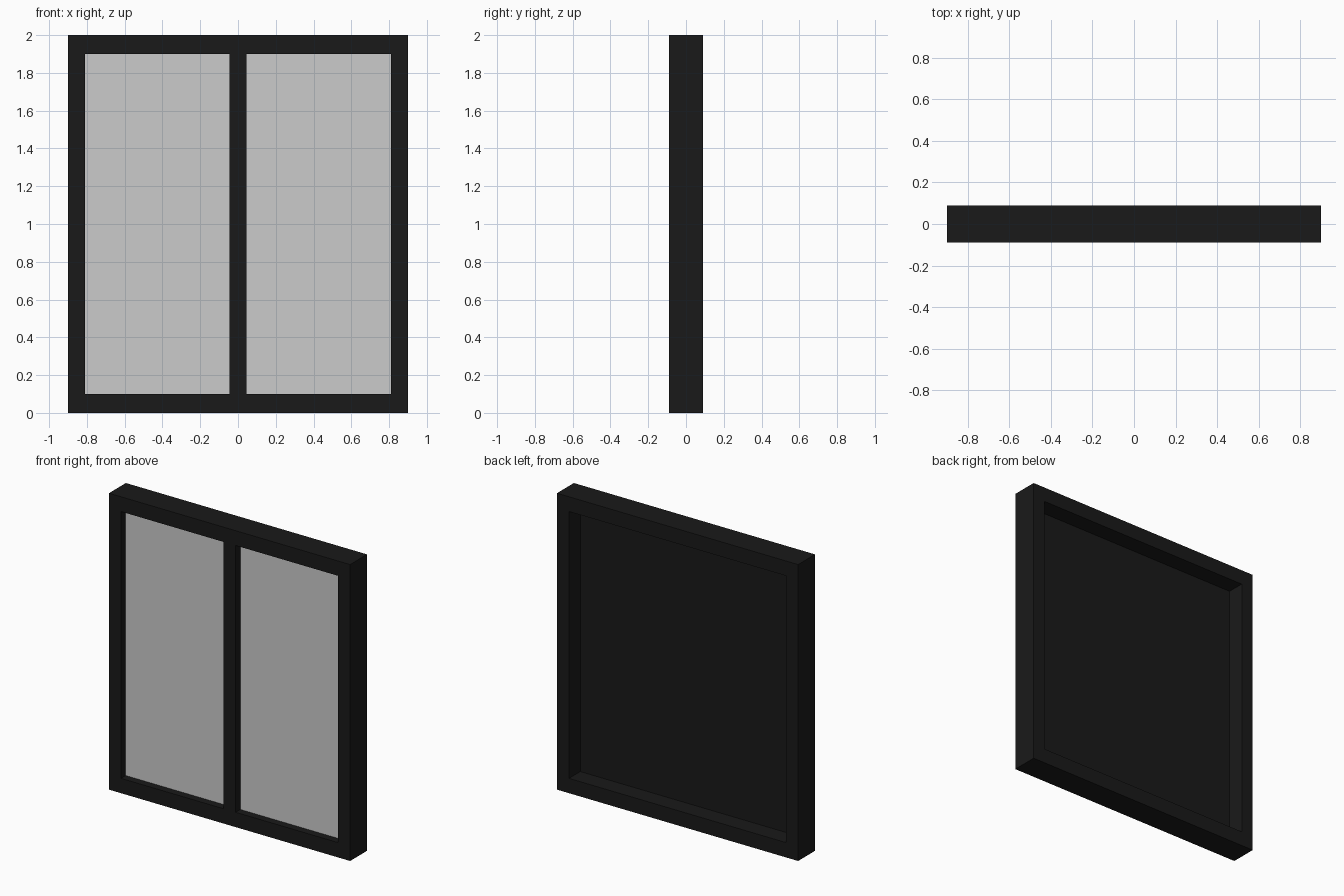
import bpy, bmesh

if "Cube" in bpy.data.objects:
    bpy.data.objects.remove(bpy.data.objects["Cube"])

W, H, D = 0.90, 2.0, 0.09        # half width, height, half depth
IW, Z0, Z1 = 0.81, 0.10, 1.90    # opening half width, bottom, top


def material(name, v, a=1.0):
    m = bpy.data.materials.new(name)
    m.diffuse_color = (v, v, v, a)
    m.use_nodes = True
    m.node_tree.nodes["Principled BSDF"].inputs["Base Color"].default_value = m.diffuse_color
    return m


def finish(name, bm, mat):
    bmesh.ops.recalc_face_normals(bm, faces=bm.faces)
    me = bpy.data.meshes.new(name)
    bm.to_mesh(me)
    bm.free()
    ob = bpy.data.objects.new(name, me)
    bpy.context.collection.objects.link(ob)
    if mat:
        me.materials.append(mat)
    return ob


def box(name, x0, x1, y0, y1, z0, z1, mat=None):
    bm = bmesh.new()
    bmesh.ops.create_cube(bm, size=1)
    for v in bm.verts:
        v.co = (x0 + (v.co.x + .5) * (x1 - x0),
                y0 + (v.co.y + .5) * (y1 - y0),
                z0 + (v.co.z + .5) * (z1 - z0))
    return finish(name, bm, mat)


dark = material("dark_frame", 0.01)

# Outer frame: a rectangular ring swept from its four-point section
bm = bmesh.new()
section = [(0, -D), (0, D), (1, D), (1, -D)]
rings = []
for inner, y in section:
    w, a, b = (IW, Z0, Z1) if inner else (W, 0, H)
    rings.append([bm.verts.new((x, y, z)) for x, z in
                  ((-w, a), (w, a), (w, b), (-w, b))])
for i in range(4):
    r, s = rings[i], rings[(i + 1) % 4]
    for j in range(4):
        k = (j + 1) % 4
        bm.faces.new((r[j], r[k], s[k], s[j]))
finish("window_frame", bm, dark)

# Centre bar, flush with the front of the frame
box("centre_mullion", -0.045, 0.045, -D, -0.035, Z0, Z1, dark)

# Dark backing panel filling the whole opening
box("back_panel", -IW, IW, -0.036, -0.03, Z0, Z1, dark)

# Two grey panes in front of the backing
for name, s in (("left_pane", -1), ("right_pane", 1)):
    xs = sorted((s * 0.045, s * IW))
    box(name, xs[0], xs[1], -0.04, -0.036, Z0, Z1)
